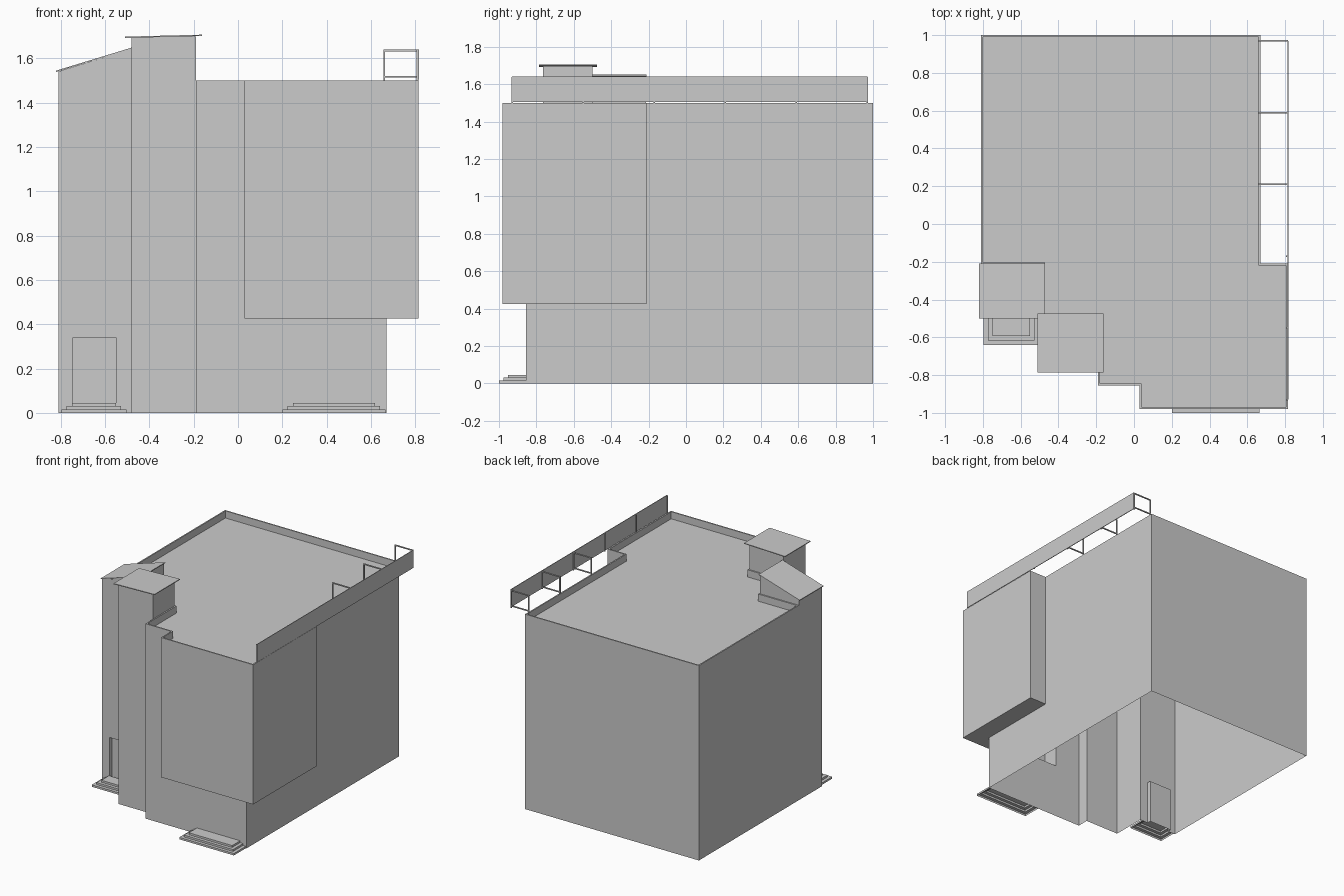
import bpy, bmesh
from mathutils import Vector

if "Cube" in bpy.data.objects:
    bpy.data.objects.remove(bpy.data.objects["Cube"])

ROOF, TOP, SOFFIT = 1.445, 1.5, 0.425


def mesh(name, faces):
    """Object from a list of faces, each a list of corner points."""
    bm = bmesh.new()
    for f in faces:
        bm.faces.new([bm.verts.new(p) for p in f])
    bmesh.ops.remove_doubles(bm, verts=bm.verts, dist=1e-5)
    me = bpy.data.meshes.new(name)
    bm.to_mesh(me)
    bm.free()
    ob = bpy.data.objects.new(name, me)
    bpy.context.collection.objects.link(ob)
    return ob


def strip(a, za, b, zb, closed=False):
    """Quads between two matching paths at two heights."""
    n = len(a)
    out = []
    for i in range(n if closed else n - 1):
        j = (i + 1) % n
        out.append([(*a[i], za), (*a[j], za), (*b[j], zb), (*b[i], zb)])
    return out


def wall(path, z0, z1):
    return strip(path, z0, path, z1)


def inset(path, d):
    """Inward offset of an axis-aligned counter-clockwise outline."""
    out = []
    for i, p in enumerate(path):
        p = Vector(p)
        e0 = (p - Vector(path[i - 1])).normalized()
        e1 = (Vector(path[(i + 1) % len(path)]) - p).normalized()
        q = p + d * (Vector((-e0.y, e0.x)) + Vector((-e1.y, e1.x))) / (1 + e0.dot(e1))
        out.append((q.x, q.y))
    return out


def slab(name, x0, x1, y0, y1, z0, z1, t):
    """Thin plate, top height running from z0 at x0 to z1 at x1."""
    lo = [(x0, y0, z0 - t), (x1, y0, z1 - t), (x1, y1, z1 - t), (x0, y1, z0 - t)]
    hi = [(x, y, z + t) for x, y, z in lo]
    sides = [[lo[i], lo[(i + 1) % 4], hi[(i + 1) % 4], hi[i]] for i in range(4)]
    return mesh(name, [lo[::-1], hi] + sides)


def box(name, x0, x1, y0, y1, z0, z1):
    return slab(name, x0, x1, y0, y1, z1, z1, z1 - z0)


def steps(name, x0, x1, y0, y1, run):
    """Three-sided flight of three steps against a wall at y1."""
    def u(d):
        return [(x0 + d, y1), (x0 + d, y0 + d), (x1 - d, y0 + d), (x1 - d, y1)]
    faces, h = [], 0.015
    for i in range(3):
        faces += wall(u(i * run), i * h, (i + 1) * h)
        if i < 2:
            faces += strip(u(i * run), (i + 1) * h, u((i + 1) * run), (i + 1) * h)
    faces.append([(*p, 3 * h) for p in u(2 * run)])
    mesh(name, faces)


# Main walls: ground part, open into the overhanging upper bay
mesh("lower_walls", wall([(-.19, -.855), (.67, -.855), (.67, -.21)], 0, SOFFIT)
     + wall([(-.19, -.855), (.03, -.855)], SOFFIT, TOP)
     + wall([(-.19, -.765), (-.19, -.855)], 0, TOP)
     + wall([(.67, -.21), (.67, 1), (-.81, 1), (-.81, -.215)], 0, TOP))

# Overhanging bay with its underside
bay = [(.03, -.855), (.03, -.98), (.815, -.98), (.815, -.21), (.67, -.21)]
mesh("upper_bay", wall(bay, SOFFIT, TOP)
     + [[(x, y, SOFFIT) for x, y in [(.67, -.855)] + bay[::-1]]])

# Roof deck and parapet, stepping around the two towers
edge = [(-.81, 1), (-.81, -.215), (-.48, -.215), (-.48, -.5), (-.19, -.5),
        (-.19, -.855)] + bay + [(.67, 1)]
inner = inset(edge, .01)
mesh("parapet", strip(edge, TOP, inner, TOP, True) + strip(inner, TOP, inner, ROOF, True))
mesh("roof_deck", [[(*p, ROOF) for p in inner]])

# Entrance tower with recessed door and sloped top
zl, zr = 1.54, 1.642
front = [(-.81, 0), (-.745, 0), (-.745, .34), (-.55, .34), (-.55, 0), (-.48, 0),
         (-.48, zr), (-.81, zl)]
mesh("entrance_tower", [
    [(x, -.5, z) for x, z in front],
    [(-.81, -.215, 0), (-.81, -.5, 0), (-.81, -.5, zl), (-.81, -.215, zl)],
    [(-.48, -.215, TOP), (-.81, -.215, TOP), (-.81, -.215, zl), (-.48, -.215, zr)],
    [(-.48, -.5, TOP), (-.48, -.215, TOP), (-.48, -.215, zr), (-.48, -.5, zr)]])
jamb = front[1:5]
mesh("entrance_door", [[(x, -.47, z) for x, z in jamb[::-1]]]
     + [[(a[0], -.5, a[1]), (a[0], -.47, a[1]), (b[0], -.47, b[1]), (b[0], -.5, b[1])]
        for a, b in zip(jamb, jamb[1:])])
slab("entrance_tower_roof", -.82, -.472, -.5, -.21, 1.544, 1.65, .006)

# Second tower with almost flat cap
mesh("stair_tower", wall([(-.48, -.5), (-.48, -.765), (-.19, -.765)], 0, 1.697)
     + wall([(-.19, -.765), (-.19, -.5), (-.48, -.5)], TOP, 1.697))
slab("stair_tower_roof", -.51, -.162, -.785, -.475, 1.697, 1.706, .006)

# Entrance steps
steps("entrance_steps", -.797, -.503, -.64, -.5, .024)
steps("front_steps", .2, .665, -1, -.855, .024)

# Roof-edge screen with posts and brackets
box("screen_panel", .812, .817, -.93, .97, 1.503, 1.64)
for i in range(6):
    y = .97 - .38 * i
    box("screen_post", .806, .814, y - .004, y + .004, 1.5, 1.638)
    if i < 3:
        box("bracket_post", .656, .664, y - .004, y + .004, TOP, 1.638)
        for z in (1.512, 1.63):
            box("bracket_bar", .656, .814, y - .004, y + .004, z, z + .008)
